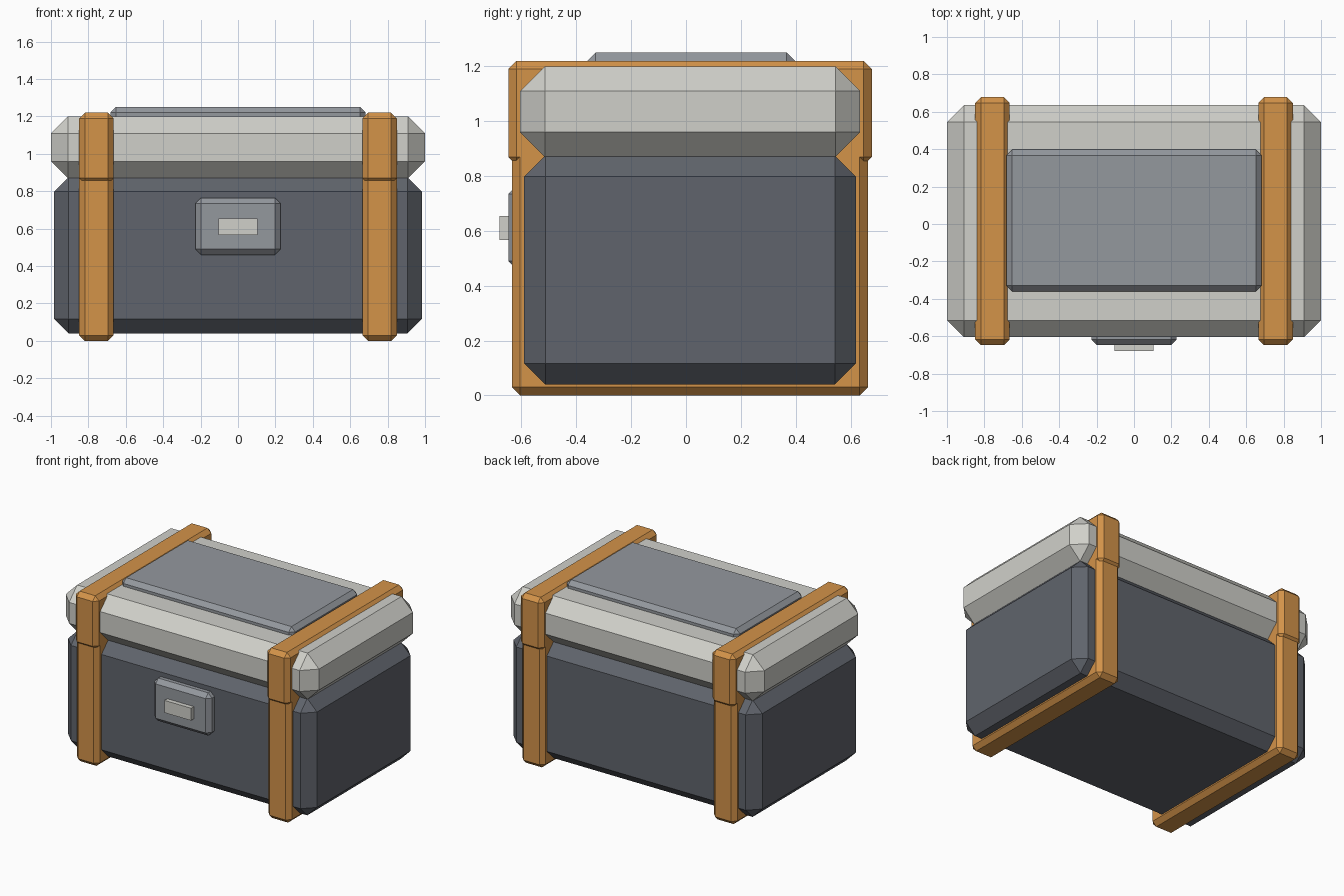
import bpy, bmesh

if "Cube" in bpy.data.objects:
    bpy.data.objects.remove(bpy.data.objects["Cube"])


def material(name, r, g, b):
    """Flat colour given as 0-255 sRGB, stored as linear."""
    def lin(c):
        c /= 255
        return c / 12.92 if c <= 0.04045 else ((c + 0.055) / 1.055) ** 2.4
    m = bpy.data.materials.new(name)
    m.diffuse_color = (lin(r), lin(g), lin(b), 1)
    m.use_nodes = True
    m.node_tree.nodes["Principled BSDF"].inputs["Base Color"].default_value = m.diffuse_color
    return m


DARK = material("dark slate", 96, 100, 108)
PALE = material("pale grey", 208, 208, 202)
ORANGE = material("orange strap", 211, 147, 73)
METAL = material("mid grey", 148, 152, 158)


def box(name, x, y, z, bevel, mat):
    """Chamfered box from its (min, max) on each axis."""
    bm = bmesh.new()
    bmesh.ops.create_cube(bm, size=1)
    for v in bm.verts:
        for i, (lo, hi) in enumerate((x, y, z)):
            v.co[i] = hi if v.co[i] > 0 else lo
    if bevel:
        bmesh.ops.bevel(bm, geom=bm.edges[:], offset=bevel, segments=1,
                        affect='EDGES', clamp_overlap=True)
    bmesh.ops.recalc_face_normals(bm, faces=bm.faces[:])
    me = bpy.data.meshes.new(name)
    bm.to_mesh(me)
    bm.free()
    me.materials.append(mat)
    ob = bpy.data.objects.new(name, me)
    bpy.context.collection.objects.link(ob)
    return ob


# Chest and lid
box("body", (-0.983, 0.983), (-0.59, 0.62), (0.04, 0.875), 0.077, DARK)
box("lid", (-1, 1), (-0.605, 0.635), (0.87, 1.20), 0.09, PALE)
box("lid_panel", (-0.683, 0.683), (-0.36, 0.397), (1.15, 1.25), 0.03, METAL)

# Straps: a lower band round the body, a wider one round the lid
for side, s in (("left", -1), ("right", 1)):
    x = (s * 0.757 - 0.092, s * 0.757 + 0.092)
    box(side + "_lower_strap", x, (-0.635, 0.663), (0, 0.90), 0.03, ORANGE)
    box(side + "_upper_strap", x, (-0.648, 0.678), (0.84, 1.22), 0.03, ORANGE)

# Front latch
box("latch_plate", (-0.227, 0.227), (-0.648, -0.55), (0.46, 0.765), 0.03, METAL)
box("latch_button", (-0.105, 0.105), (-0.68, -0.62), (0.566, 0.654), 0, PALE)
